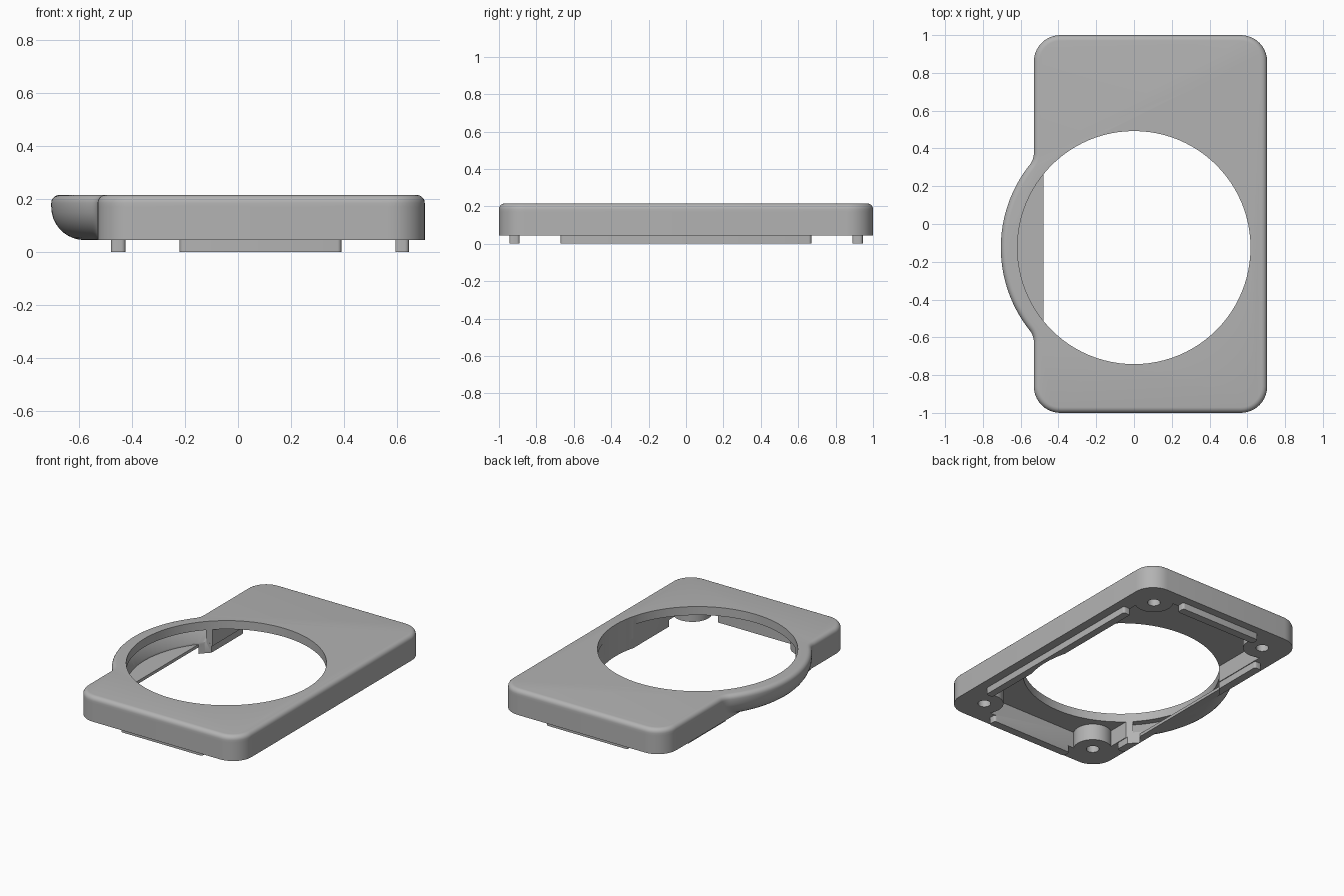
import bpy, bmesh
from math import sin, cos, pi, atan2, sqrt, acos

if "Cube" in bpy.data.objects:
    bpy.data.objects.remove(bpy.data.objects["Cube"])

LEFT, RIGHT, HALF = -0.53, 0.705, 1.0      # body extents
CY = -0.125                               # centre of the round window
RIM, TOP, CEILING, FLOOR = 0.045, 0.215, 0.157, 0.065
WINDOW, BULGE = 0.617, 0.705
FLOOR_EDGE = -0.48

grey = bpy.data.materials.new("plain grey")
grey.use_nodes = True
grey.diffuse_color = (0.45, 0.45, 0.45, 1)
grey.node_tree.nodes["Principled BSDF"].inputs["Base Color"].default_value = (0.45, 0.45, 0.45, 1)


def arc(cx, cy, r, a, b, n):
    return [(cx + r * cos(a + (b - a) * i / n), cy + r * sin(a + (b - a) * i / n))
            for i in range(n + 1)]


def loft(name, layers):
    """Closed solid through (z, outline) layers with equal point counts."""
    bm = bmesh.new()
    rings = [[bm.verts.new((x, y, z)) for x, y in pts] for z, pts in layers]
    bm.faces.new(rings[0])
    bm.faces.new(rings[-1])
    for low, high in zip(rings, rings[1:]):
        for i in range(len(low)):
            j = (i + 1) % len(low)
            bm.faces.new((low[i], low[j], high[j], high[i]))
    bmesh.ops.recalc_face_normals(bm, faces=bm.faces)
    mesh = bpy.data.meshes.new(name)
    bm.to_mesh(mesh)
    bm.free()
    mesh.materials.append(grey)
    obj = bpy.data.objects.new(name, mesh)
    bpy.context.collection.objects.link(obj)
    return obj


def prism(name, pts, z0, z1):
    return loft(name, [(z0, pts), (z1, pts)])


def combine(target, tool, operation):
    mod = target.modifiers.new(tool.name, 'BOOLEAN')
    mod.operation, mod.solver, mod.object = operation, 'EXACT', tool
    bpy.context.view_layer.objects.active = target
    bpy.ops.object.modifier_apply(modifier=mod.name)
    bpy.data.objects.remove(tool)


def rounded_rect(x0, x1, y0, y1, r, n=4):
    return (arc(x1 - r, y0 + r, r, -pi / 2, 0, n) + arc(x1 - r, y1 - r, r, 0, pi / 2, n)
            + arc(x0 + r, y1 - r, r, pi / 2, pi, n) + arc(x0 + r, y0 + r, r, pi, 1.5 * pi, n))


def body_outline(bulge, d):
    """Rounded rectangle with a filleted round bulge on one side, inset by d."""
    xl, xr, h, r = LEFT + d, RIGHT - d, HALF - d, 0.14 - d
    rad, f = bulge - d, 0.1 + d
    cx = xl - f
    dy = sqrt((rad + f) ** 2 - cx ** 2)
    a = atan2(dy, -cx)
    return (arc(xr - r, r - h, r, -pi / 2, 0, 10) + arc(xr - r, h - r, r, 0, pi / 2, 10)
            + arc(xl + r, h - r, r, pi / 2, pi, 10)
            + arc(cx, CY + dy, f, 0, -a, 6)
            + arc(0, CY, rad, pi - a, pi + a, 40)[1:-1]
            + arc(cx, CY - dy, f, a, 0, 6)
            + arc(xl + r, r - h, r, pi, 1.5 * pi, 10))


# Outer shell: the bulge curls in below, the top edge is rounded
layers = []
for i in range(10):
    t = i / 9 * pi / 2
    layers.append((RIM + 0.125 * (1 - cos(t)), body_outline(0.58 + 0.125 * sin(t), 0)))
for i in range(6):
    t = i / 5 * pi / 2
    layers.append((TOP - 0.03 + 0.03 * sin(t), body_outline(BULGE, 0.03 * (1 - cos(t)))))
shell = loft("bezel_shell", layers)

# Locating ribs below the rim
for x0, x1, y0, y1 in ((0.59, 0.645, -0.67, 0.67), (-0.48, -0.425, -0.67, 0.67),
                       (-0.22, 0.39, 0.89, 0.945), (-0.22, 0.39, -0.945, -0.89)):
    combine(shell, prism("rib", rounded_rect(x0, x1, y0, y1, 0.015), 0, 0.1), 'UNION')

# Main cavity, leaving a round screw boss in every corner
BOSS, OFFSET = 0.12, 0.065
spread = acos(OFFSET / BOSS) + pi / 4 - pi
centres = [(0.53, 0.825), (-0.355, 0.825), (-0.355, -0.825), (0.53, -0.825)]
cavity = []
for k, (x, y) in enumerate(centres):
    inward = -0.75 * pi + k * pi / 2
    cavity += arc(x, y, BOSS, inward - spread, inward + spread, 16)
combine(shell, prism("cavity", cavity, -1, CEILING), 'DIFFERENCE')

# Round window, stopping at the thin floor inside the bulge
combine(shell, prism("window", arc(0, CY, WINDOW, 0, 2 * pi, 96)[:-1], FLOOR, 1), 'DIFFERENCE')
a = acos(FLOOR_EDGE / WINDOW)
combine(shell, prism("window_below", arc(0, CY, WINDOW, -a, a, 72), -1, CEILING - 0.02),
        'DIFFERENCE')


# Hollow of the bulge behind the window edge
def segment(r):
    b = acos(-0.45 / r)
    return arc(0, CY, r, b, 2 * pi - b, 32)


combine(shell, loft("bulge_hollow", [(FLOOR, segment(0.61)), (CEILING, segment(0.66))]),
        'DIFFERENCE')

# Blind screw holes
for x, y in centres:
    combine(shell, prism("screw_hole", arc(x, y, 0.04, 0, 2 * pi, 24)[:-1], -1, 0.15),
            'DIFFERENCE')

bpy.ops.object.select_all(action='DESELECT')
shell.select_set(True)
bpy.context.view_layer.objects.active = shell
bpy.ops.object.shade_smooth_by_angle(angle=0.5)
